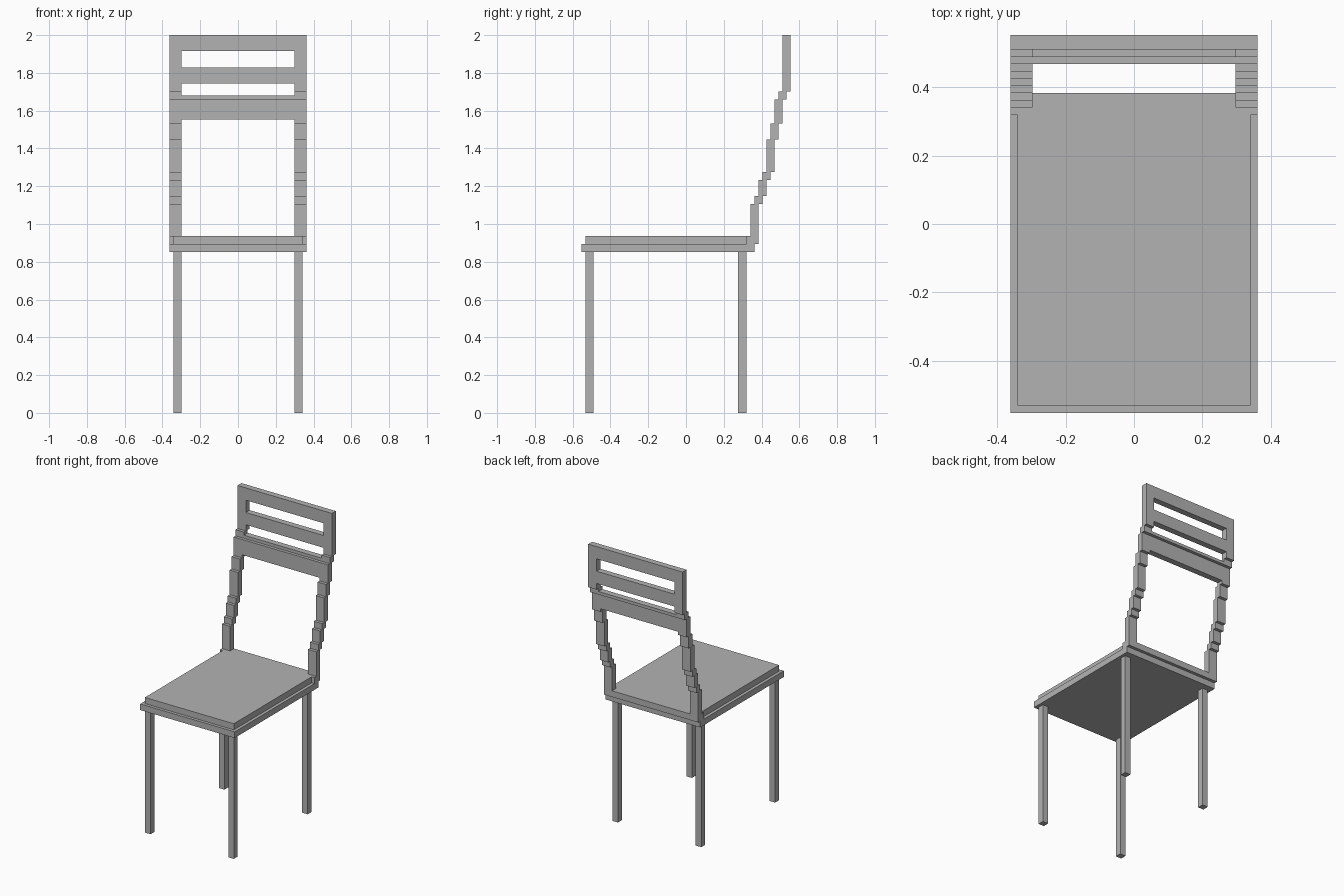
import bpy, bmesh

cube = bpy.data.objects.get("Cube")
if cube:
    bpy.data.objects.remove(cube, do_unlink=True)

U = 1 / 47  # the grid step that every part snaps to

grey = bpy.data.materials.new("plain_grey")
grey.use_nodes = True
COLOUR = (0.45, 0.45, 0.45, 1)
grey.diffuse_color = COLOUR
grey.node_tree.nodes["Principled BSDF"].inputs["Base Color"].default_value = COLOUR


def extrude_profile(name, x0, x1, profile):
    """Extrude a (y, z) outline from x0 to x1, in grid steps."""
    bm = bmesh.new()
    face = bm.faces.new([bm.verts.new((x0 * U, y * U, z * U)) for y, z in profile])
    moved = bmesh.ops.extrude_face_region(bm, geom=[face])["geom"]
    verts = [v for v in moved if isinstance(v, bmesh.types.BMVert)]
    bmesh.ops.translate(bm, verts=verts, vec=((x1 - x0) * U, 0, 0))
    bmesh.ops.recalc_face_normals(bm, faces=bm.faces)
    mesh = bpy.data.meshes.new(name)
    bm.to_mesh(mesh)
    bm.free()
    mesh.materials.append(grey)
    obj = bpy.data.objects.new(name, mesh)
    bpy.context.collection.objects.link(obj)
    return obj


def box(name, x0, x1, y0, y1, z0, z1):
    return extrude_profile(name, x0, x1, [(y0, z0), (y1, z0), (y1, z1), (y0, z1)])


# Seat: base board, cushion and the raised strip carrying the backrest
box("seat_base", -17, 17, -26, 17, 40, 42)
box("seat_cushion", -16, 16, -25, 15, 42, 44)
box("seat_back_strip", -17, 17, 15, 18, 42, 44)

# Backrest posts lean back one step at each of these heights
heights = [44, 52, 54, 58, 60, 68, 72, 78, 80, 94]
front_edge = []
for i, (low, high) in enumerate(zip(heights, heights[1:])):
    front_edge += [(16 + i, low), (16 + i, high)]
back_edge = [(y + 2, z) for y, z in reversed(front_edge)]

for side, s in (("left", 1), ("right", -1)):
    extrude_profile(f"{side}_back_post", s * 14, s * 17, front_edge + back_edge)
    # Legs
    for end, y in (("front", -25), ("back", 13)):
        box(f"{end}_{side}_leg", s * 14, s * 16, y, y + 2, 0, 40)

# Backrest slats; the lowest one is stepped like the posts
extrude_profile("lower_slat", -14, 14, [(22, 73), (24, 73), (24, 78), (25, 78),
                                        (25, 79), (23, 79), (23, 78), (22, 78)])
box("middle_slat", -14, 14, 24, 26, 82, 86)
box("top_slat", -14, 14, 24, 26, 90, 94)
